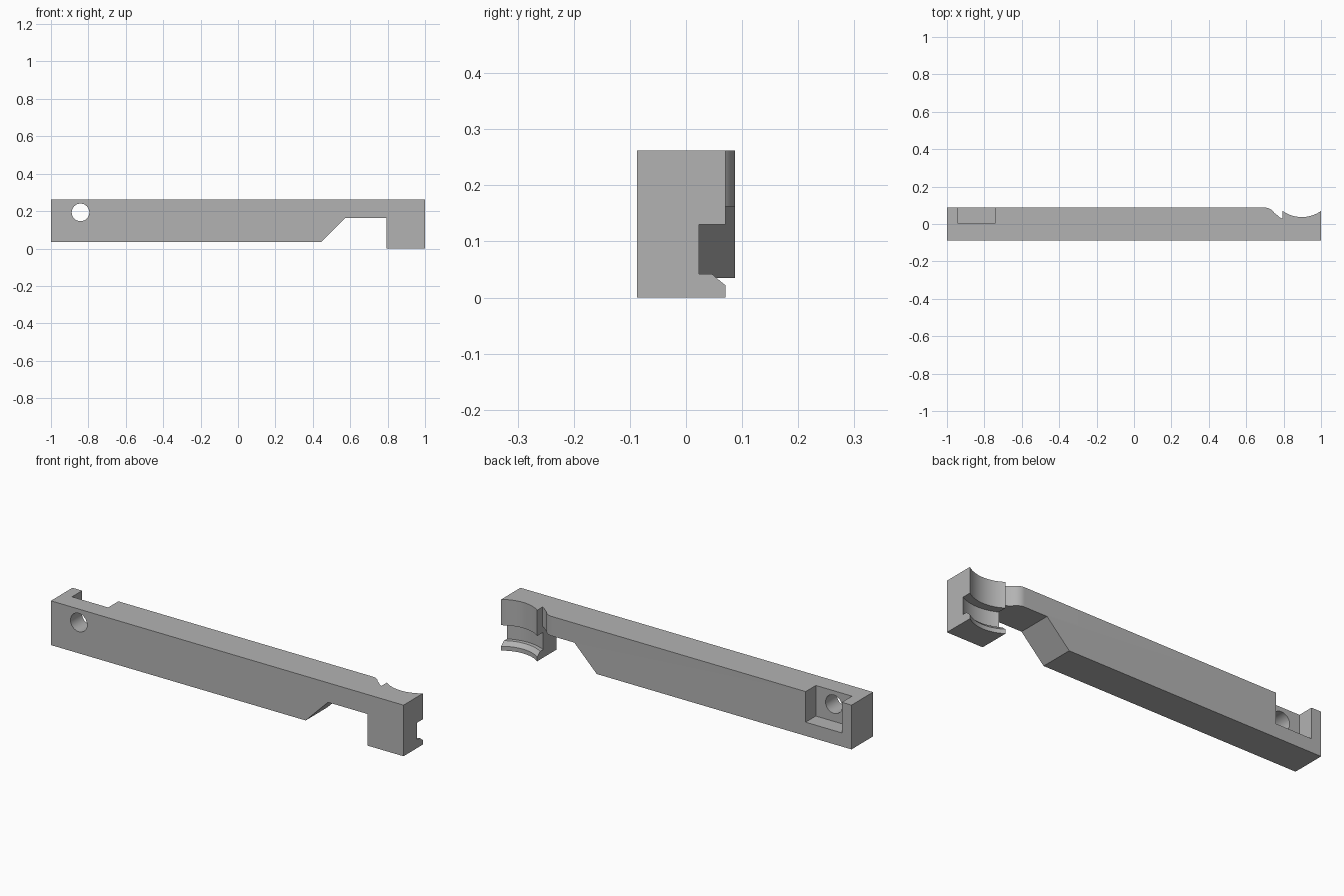
import bpy, bmesh, math
from mathutils import Matrix, Vector

if "Cube" in bpy.data.objects:
    bpy.data.objects.remove(bpy.data.objects["Cube"], do_unlink=True)

grey = bpy.data.materials.new("plain grey")
grey.use_nodes = True
colour = (0.45, 0.45, 0.45, 1)
grey.diffuse_color = colour
grey.node_tree.nodes["Principled BSDF"].inputs["Base Color"].default_value = colour


def finish(name, bm):
    bmesh.ops.recalc_face_normals(bm, faces=bm.faces)
    mesh = bpy.data.meshes.new(name)
    bm.to_mesh(mesh)
    bm.free()
    mesh.materials.append(grey)
    obj = bpy.data.objects.new(name, mesh)
    bpy.context.collection.objects.link(obj)
    return obj


def prism(name, points, offset):
    """Extrude a closed outline of 3D points along offset."""
    bm = bmesh.new()
    face = bm.faces.new([bm.verts.new(p) for p in points])
    out = bmesh.ops.extrude_face_region(bm, geom=[face])
    moved = [g for g in out["geom"] if isinstance(g, bmesh.types.BMVert)]
    bmesh.ops.translate(bm, verts=moved, vec=offset)
    return finish(name, bm)


def lathe(name, profile, centre, steps=128):
    """Closed solid of revolution about a vertical axis from (radius, z) pairs."""
    bm = bmesh.new()
    rings = []
    for r, z in profile:
        rings.append([bm.verts.new((centre[0] + r * math.cos(2 * math.pi * i / steps),
                                    centre[1] + r * math.sin(2 * math.pi * i / steps), z))
                      for i in range(steps)])
    for low, high in zip(rings, rings[1:]):
        for i in range(steps):
            j = (i + 1) % steps
            bm.faces.new((low[i], low[j], high[j], high[i]))
    bm.faces.new(rings[0])
    bm.faces.new(rings[-1])
    return finish(name, bm)


# Arm: side outline with a sloped relief and a deeper head
depth = 0.0875
head_x = 0.795
outline = [(-1, 0.035), (0.445, 0.035), (0.572, 0.162), (head_x, 0.162),
           (head_x, 0), (1, 0), (1, 0.262), (-1, 0.262)]
arm = prism("lever_arm", [(x, -depth, z) for x, z in outline], (0, 2 * depth, 0))

# Pocket open to the back and top
pocket = prism("pocket_cutter", [(-0.945, 0.005, 0.105), (-0.74, 0.005, 0.105),
                                 (-0.74, 0.2, 0.105), (-0.945, 0.2, 0.105)], (0, 0, 0.3))

# Round pivot hole through the pocket wall
hole = prism("pivot_hole_cutter",
             [(-0.842 + 0.047 * math.cos(2 * math.pi * i / 48), -0.2,
               0.193 + 0.047 * math.sin(2 * math.pi * i / 48)) for i in range(48)], (0, 0.4, 0))

# Rounded notch in the neck beside the head
curve = [(0.70 + 0.058 * math.sin(a), 0.0295 + 0.058 * math.cos(a))
         for a in [math.radians(6 * i) for i in range(11)]]
notch_plan = [(0.70, 0.2)] + curve + [(0.768, 0.046), (0.78, 0.035), (head_x, 0.027), (head_x, 0.2)]
notch = prism("neck_notch_cutter", [(x, y, 0.12) for x, y in notch_plan], (0, 0, 0.3))

# Curved seat with an undercut groove and a bevelled lip
seat = lathe("curved_seat_cutter",
             [(0.176, -0.1), (0.176, 0.022), (0.196, 0.042), (0.216, 0.042),
              (0.216, 0.13), (0.176, 0.13), (0.176, 0.4)], (0.8975, 0.213))

bpy.ops.object.select_all(action="DESELECT")
bpy.context.view_layer.objects.active = arm
arm.select_set(True)
for cutter in (pocket, hole, notch, seat):
    cutter.hide_render = True
    mod = arm.modifiers.new(cutter.name, "BOOLEAN")
    mod.operation = "DIFFERENCE"
    mod.solver = "EXACT"
    mod.object = cutter
    bpy.ops.object.modifier_apply(modifier=mod.name)
    bpy.data.objects.remove(cutter, do_unlink=True)

bpy.ops.object.shade_smooth_by_angle(angle=math.radians(25))
